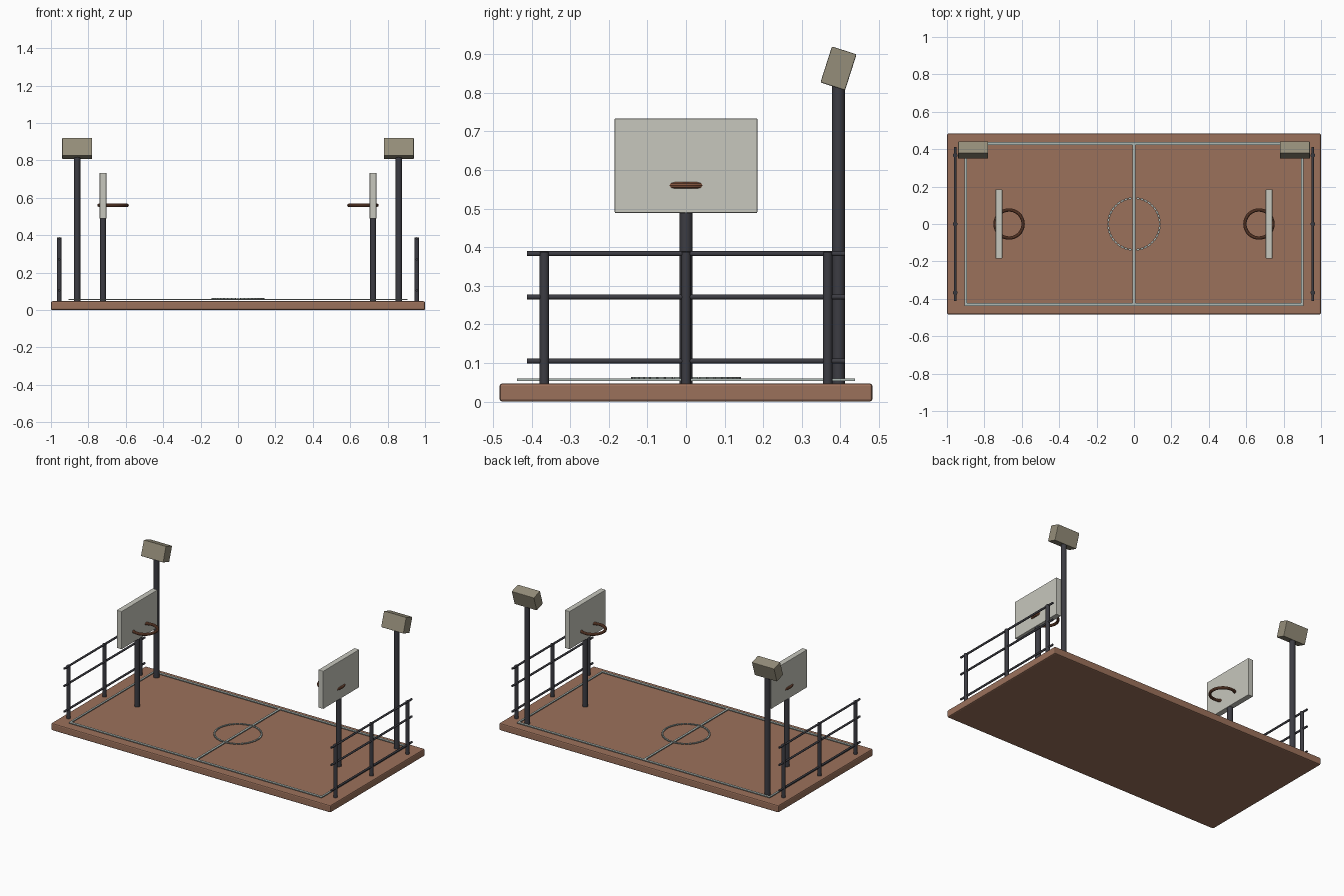
import bpy, math

if "Cube" in bpy.data.objects:
    bpy.data.objects.remove(bpy.data.objects["Cube"])


def mat(name, rgb):
    m = bpy.data.materials.new(name)
    m.diffuse_color = (*rgb, 1)
    m.use_nodes = True
    m.node_tree.nodes["Principled BSDF"].inputs["Base Color"].default_value = m.diffuse_color
    return m


CLAY = mat("clay court", (0.33, 0.165, 0.105))
PAINT = mat("line paint", (0.43, 0.49, 0.46))
METAL = mat("dark metal", (0.045, 0.045, 0.055))
BOARD = mat("pale board", (0.57, 0.57, 0.51))
RIM = mat("rim rust", (0.22, 0.085, 0.045))
LAMP = mat("lamp housing", (0.30, 0.27, 0.195))


def finish(name, m):
    o = bpy.context.object
    o.name = name
    o.data.materials.append(m)
    return o


def box(name, loc, size, m, rot=(0, 0, 0), bevel=0):
    bpy.ops.mesh.primitive_cube_add(size=1, location=loc, rotation=rot)
    o = finish(name, m)
    o.scale = size
    bpy.ops.object.transform_apply(location=False, rotation=False, scale=True)
    if bevel:
        b = o.modifiers.new("edge", 'BEVEL')
        b.width = bevel
        b.segments = 2
    return o


def rod(name, loc, r, length, m, rot=(0, 0, 0)):
    bpy.ops.mesh.primitive_cylinder_add(vertices=16, radius=r, depth=length,
                                        location=loc, rotation=rot)
    o = finish(name, m)
    bpy.ops.object.shade_smooth_by_angle()
    return o


def post(name, x, y, r, top):
    base = 0.04
    rod(name, (x, y, (base + top) / 2), r, top - base, METAL)


# Court slab
box("court_slab", (0, 0, 0.0235), (2, 0.966, 0.047), CLAY, bevel=0.007)

# Court markings: border, halfway line, dashed centre circle
for s in (-1, 1):
    box("side_line", (0, s * 0.43, 0.0565), (1.81, 0.016, 0.006), PAINT)
    box("end_line", (s * 0.9, 0, 0.0565), (0.012, 0.86, 0.006), PAINT)
box("halfway_line", (0, 0, 0.0565), (0.014, 0.86, 0.006), PAINT)
N = 40
for i in range(N):
    a = 2 * math.pi * i / N
    box("circle_dash", (0.138 * math.cos(a), 0.138 * math.sin(a), 0.0605),
        (0.010, 0.018, 0.006), PAINT, rot=(0, 0, a))

for s in (-1, 1):
    # Hoop: pole, backboard, rim
    post("hoop_pole", s * 0.722, 0, 0.017, 0.52)
    box("backboard", (s * 0.722, 0, 0.611), (0.036, 0.37, 0.245), BOARD, bevel=0.003)
    bpy.ops.mesh.primitive_torus_add(location=(s * 0.668, 0, 0.56), major_radius=0.075,
                                     minor_radius=0.009, major_segments=40, minor_segments=10)
    finish("hoop_rim", RIM)
    bpy.ops.object.shade_smooth_by_angle()

    # End railing: three posts, three rails
    for y in (-0.367, 0, 0.367):
        post("railing_post", s * 0.956, y, 0.0125, 0.387)
    for z in (0.105, 0.271, 0.383):
        rod("railing_rail", (s * 0.956, 0, z), 0.0065, 0.825, METAL, rot=(math.pi / 2, 0, 0))

    # Floodlight: pole and tilted lamp box
    post("light_pole", s * 0.86, 0.395, 0.017, 0.83)
    box("lamp_box", (s * 0.86, 0.395, 0.863), (0.16, 0.067, 0.098), LAMP,
        rot=(-0.31, 0, 0), bevel=0.003)
